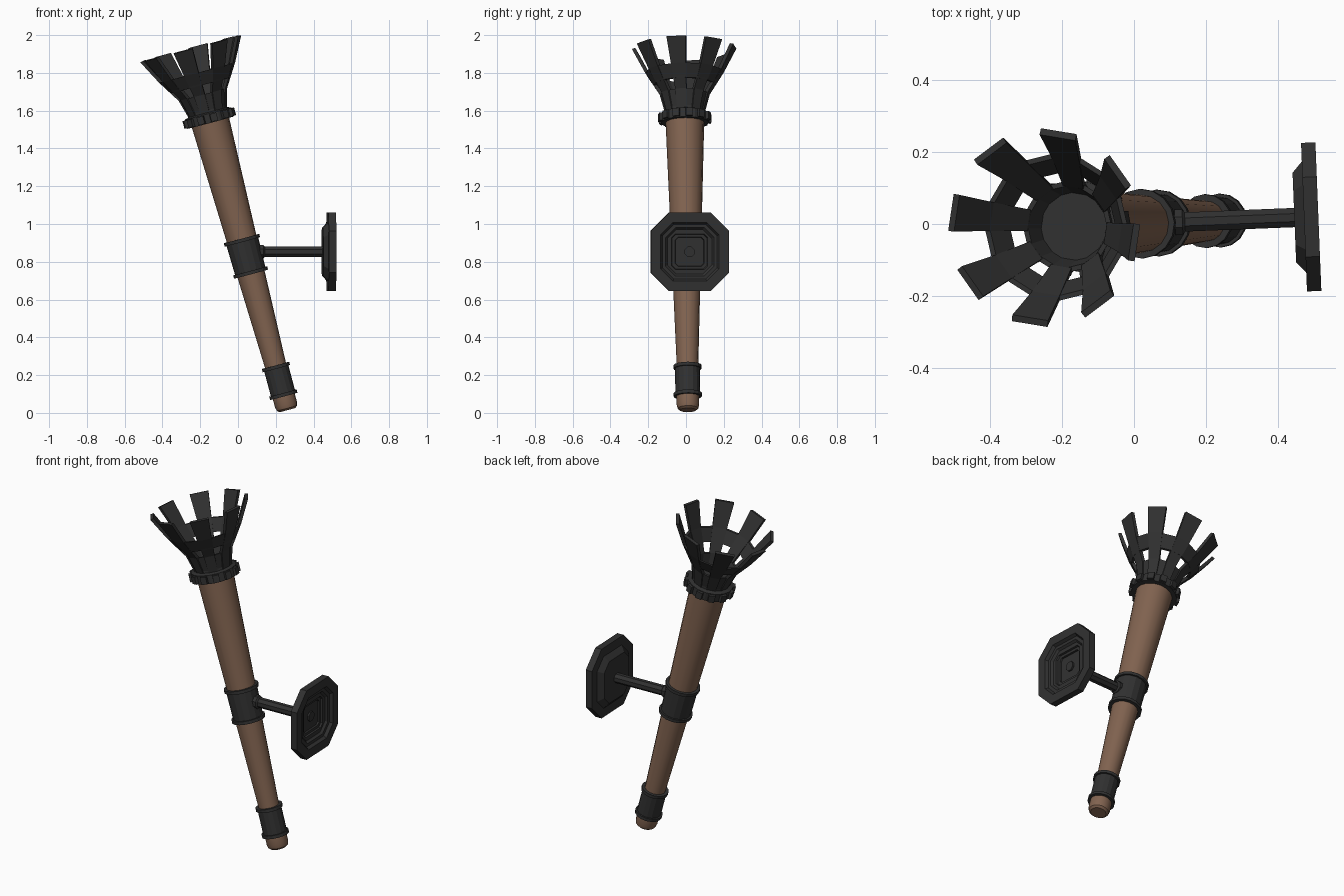
import bpy, bmesh, math
from mathutils import Matrix, Vector

if "Cube" in bpy.data.objects:
    bpy.data.objects.remove(bpy.data.objects["Cube"])


def material(name, col):
    m = bpy.data.materials.new(name)
    m.diffuse_color = (*col, 1)
    m.use_nodes = True
    m.node_tree.nodes["Principled BSDF"].inputs["Base Color"].default_value = m.diffuse_color
    return m


WOOD = material("brown_wood", (0.22, 0.125, 0.08))
IRON = material("dark_iron", (0.03, 0.03, 0.03))

# The whole torch is turned slightly about z; the shaft leans 15 degrees
TURN = Matrix.Rotation(math.radians(2.3), 4, 'Z')
LEAN = TURN @ Matrix.Translation((0.262, 0, 0.015)) @ Matrix.Rotation(math.radians(-15), 4, 'Y')


def finish(bm, name, mat, matrix, smooth=False):
    bmesh.ops.recalc_face_normals(bm, faces=bm.faces)
    me = bpy.data.meshes.new(name)
    bm.to_mesh(me)
    bm.free()
    me.materials.append(mat)
    ob = bpy.data.objects.new(name, me)
    ob.matrix_world = matrix
    bpy.context.collection.objects.link(ob)
    if smooth:
        bpy.context.view_layer.objects.active = ob
        ob.select_set(True)
        bpy.ops.object.shade_smooth_by_angle(angle=math.radians(35))
        ob.select_set(False)
    return ob


def loft(bm, rings, closed=False):
    """Skin a list of point rings; cap the ends or join last to first."""
    vs = [[bm.verts.new(p) for p in r] for r in rings]
    pairs = list(zip(vs, vs[1:])) + ([(vs[-1], vs[0])] if closed else [])
    for a, b in pairs:
        for i in range(len(a)):
            j = (i + 1) % len(a)
            bm.faces.new((a[i], a[j], b[j], b[i]))
    if not closed:
        bm.faces.new(vs[0])
        bm.faces.new(vs[-1])


def circle(r, s, n):
    return [(r * math.cos(2 * math.pi * i / n), r * math.sin(2 * math.pi * i / n), s) for i in range(n)]


def lathe(name, profile, mat, n=16, closed=False, smooth=False, matrix=LEAN):
    bm = bmesh.new()
    loft(bm, [circle(r, s, n) for r, s in profile], closed)
    return finish(bm, name, mat, matrix, smooth)


# Wooden shaft with rounded foot
lathe("shaft", [(0.043, 0), (0.055, 0.01), (0.06, 0.03), (0.06, 0.07), (0.057, 0.24), (0.103, 1.6)],
      WOOD, smooth=True)


# Iron collars with a raised rim at each end
def collar(name, s0, s1, r0, r1, lip):
    h = 0.018
    lathe(name, [(r0 - .02, s0), (r0 + lip, s0), (r0 + lip, s0 + h), (r0, s0 + h),
                 (r1, s1 - h), (r1 + lip, s1 - h), (r1 + lip, s1), (r1 - .02, s1)], IRON)


collar("lower_collar", 0.075, 0.245, 0.066, 0.066, 0.009)
collar("middle_collar", 0.745, 0.94, 0.083, 0.087, 0.01)

# Crown ring under the basket, with studs
lathe("crown_ring", [(0.1, 1.575), (0.127, 1.575), (0.127, 1.625), (0.105, 1.632),
                     (0.105, 1.66)], IRON)
bm = bmesh.new()
for i in range(12):
    m = Matrix.Rotation(math.radians(30 * i + 8), 4, 'Z') @ Matrix.Translation((0.128, 0, 1.6)) \
        @ Matrix.Diagonal((0.025, 0.036, 0.042, 1))
    bmesh.ops.create_cube(bm, size=1, matrix=m)
finish(bm, "crown_studs", IRON, LEAN)

# Basket bands
T = 0.014
lathe("lower_band", [(0.1, 1.625), (0.127, 1.73), (0.127 - T, 1.73), (0.1 - T, 1.625)], IRON, closed=True)
lathe("upper_band", [(0.165, 1.78), (0.205, 1.85), (0.205 - T, 1.85), (0.165 - T, 1.78)], IRON, closed=True)

# Eight flared basket slats
bm = bmesh.new()
PATH = [(0.103, 1.63, 0.025), (0.13, 1.73, 0.03), (0.205, 1.85, 0.04), (0.272, 1.98, 0.052)]
for k in range(8):
    rot = Matrix.Rotation(math.radians(45 * k - 11.25), 3, 'Z')
    loft(bm, [[rot @ Vector(p) for p in ((r, -w, s), (r, w, s), (r - .018, w, s + .004), (r - .018, -w, s + .004))]
              for r, s, w in PATH])
finish(bm, "basket_slats", IRON, LEAN)

# Wall plate: stepped octagons, raised towards the torch and recessed behind
ZC = 0.853


def octagon(x, h, c):
    k = h - c
    return [(x, y, ZC + z) for y, z in ((k, h), (h, k), (h, -k), (k, -h), (-k, -h), (-h, -k), (-h, k), (-k, h))]


bm = bmesh.new()
loft(bm, [octagon(*o) for o in (
    (0.447, 0.125, 0.05), (0.474, 0.155, 0.065), (0.474, 0.207, 0.096), (0.514, 0.207, 0.096),
    (0.514, 0.155, 0.065), (0.497, 0.145, 0.06), (0.497, 0.128, 0.052), (0.485, 0.118, 0.048),
    (0.485, 0.095, 0.02), (0.475, 0.092, 0.02), (0.475, 0.077, 0.015), (0.465, 0.075, 0.015))])
finish(bm, "wall_plate", IRON, TURN)

# Arm from the middle collar to the plate, flanged at the collar
ARM = TURN @ Matrix.Translation((0, 0, ZC)) @ Matrix.Rotation(math.radians(90), 4, 'Y') \
    @ Matrix.Rotation(math.radians(22.5), 4, 'Z')
lathe("arm", [(0.038, 0.07), (0.038, 0.135), (0.029, 0.142), (0.029, 0.475)], IRON, n=8, matrix=ARM)
